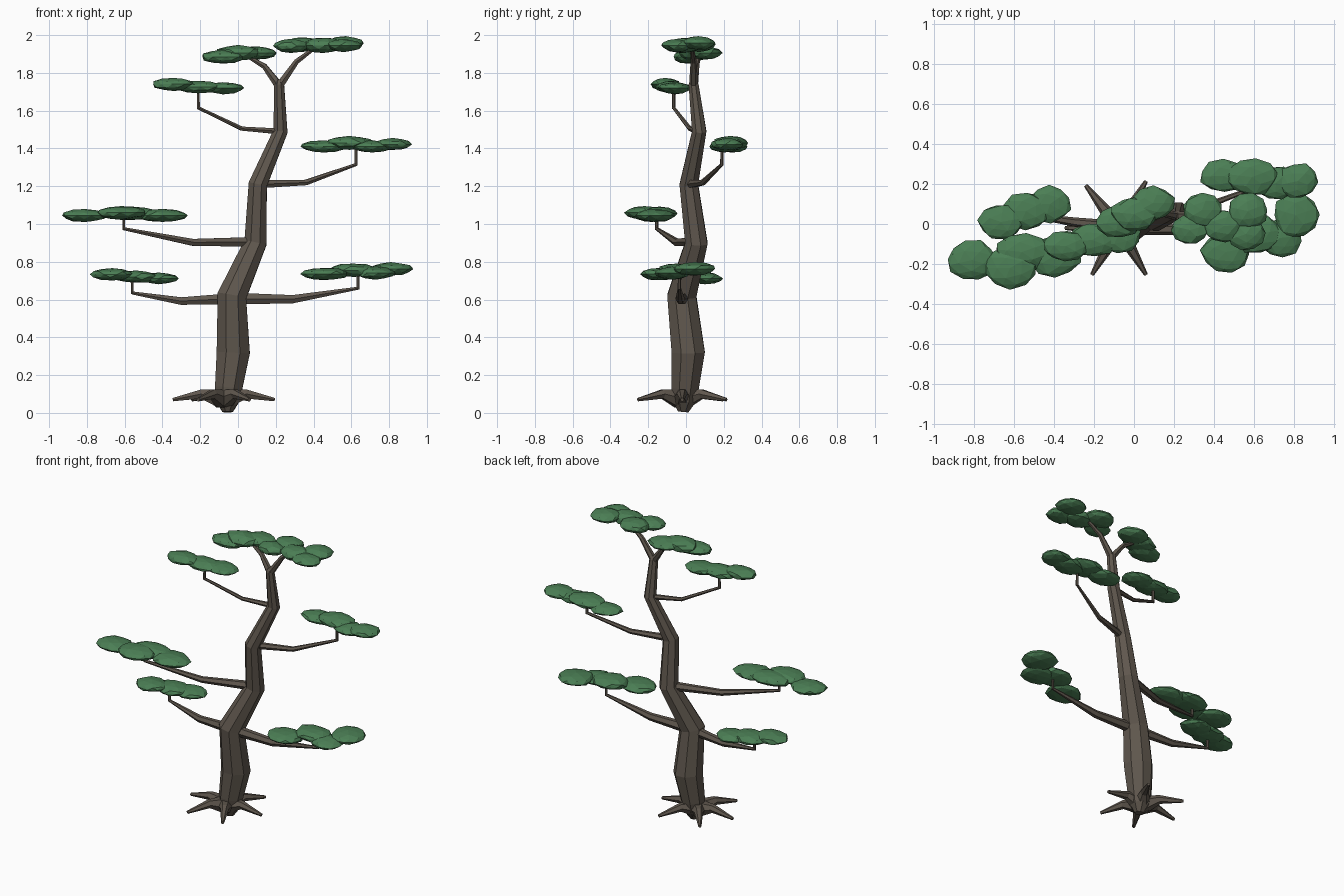
import bpy, bmesh, math, random
from mathutils import Vector, Matrix

random.seed(4)

def material(name, rgb):
    m = bpy.data.materials.new(name)
    m.diffuse_color = (*rgb, 1)
    return m

BARK = material("bark", (0.115, 0.095, 0.075))
LEAF = material("foliage", (0.07, 0.21, 0.09))

def finish(bm, name, mat):
    bmesh.ops.recalc_face_normals(bm, faces=bm.faces)
    me = bpy.data.meshes.new(name)
    bm.to_mesh(me)
    bm.free()
    me.materials.append(mat)
    ob = bpy.data.objects.new(name, me)
    bpy.context.collection.objects.link(ob)

def tube(name, path, sides):
    """Faceted tapering tube along (x, y, z, radius) points."""
    bm = bmesh.new()
    pts = [Vector(p[:3]) for p in path]
    rings, side = [], None
    for i, p in enumerate(pts):
        a = (p - pts[i - 1]).normalized() if i else Vector()
        b = (pts[i + 1] - p).normalized() if i < len(pts) - 1 else Vector()
        t = (a + b).normalized()
        if side is None:
            side = Vector((1, 0, 0)) if abs(t.z) > 0.8 else Vector((0, 0, 1))
        side = (side - t * side.dot(t)).normalized()
        other = t.cross(side)
        rings.append([bm.verts.new(p + path[i][3] * (math.cos(w) * side + math.sin(w) * other))
                      for w in (2 * math.pi * (k + 0.5) / sides for k in range(sides))])
    for r, s in zip(rings, rings[1:]):
        for k in range(sides):
            j = (k + 1) % sides
            bm.faces.new((r[k], r[j], s[j], s[k]))
    bm.faces.new(rings[0])
    bm.faces.new(rings[-1])
    finish(bm, name, BARK)

def pad(name, blobs):
    """Cloud of flattened faceted blobs (x, y, z, rx, ry, rz)."""
    bm = bmesh.new()
    for x, y, z, rx, ry, rz in blobs:
        m = (Matrix.Translation((x, y, z)) @ Matrix.Diagonal((rx, ry, rz, 1))
             @ Matrix.Rotation(random.uniform(0, 6.28), 4, 'Z'))
        vs = bmesh.ops.create_icosphere(bm, subdivisions=2, radius=1)["verts"]
        for v in vs:
            v.co = m @ (v.co * random.uniform(0.92, 1.06))
    finish(bm, name, LEAF)

# Trunk, winding upward
tube("trunk", [(-0.055, -0.015, 0.005, 0.03), (-0.055, -0.01, 0.06, 0.065), (-0.05, -0.005, 0.13, 0.078),
               (-0.025, 0.012, 0.32, 0.095), (-0.032, -0.022, 0.62, 0.083),
               (0.092, 0.055, 0.9, 0.064), (0.105, 0.015, 1.21, 0.053),
               (0.225, 0.07, 1.49, 0.041), (0.218, 0.04, 1.74, 0.028), (0.218, 0.04, 1.765, 0.015)], 8)

# Roots radiating from the base
for i, deg in enumerate((0, 60, 128, 180, 240, 300)):
    c, s = math.cos(math.radians(deg)), math.sin(math.radians(deg))
    tube(f"root_{i + 1}", [(-0.075 + c * r, -0.02 + s * r, z, w) for r, z, w in
                           ((0.02, 0.075, 0.055), (0.12, 0.1, 0.028), (0.27, 0.07, 0.01))], 6)

# Side branches: trunk joint, elbow, tip; each ends with an upright twig
branches = {
    "lower_right": ((-0.03, -0.02, 0.605), (0.29, -0.03, 0.602), (0.635, -0.035, 0.66), 0.036),
    "lower_left": ((-0.03, -0.02, 0.605), (-0.3, 0.01, 0.592), (-0.56, 0.05, 0.635), 0.033),
    "middle_left": ((0.09, 0.055, 0.905), (-0.24, -0.05, 0.903), (-0.605, -0.155, 0.975), 0.03),
    "upper_right": ((0.105, 0.015, 1.21), (0.36, 0.09, 1.22), (0.625, 0.19, 1.315), 0.024),
    "upper_left": ((0.225, 0.07, 1.49), (0.02, 0.02, 1.505), (-0.21, -0.065, 1.615), 0.018),
}
for name, (a, b, c, w) in branches.items():
    tube(name + "_branch", [(*a, w), (*b, w * 0.7), (*c, 0.009)], 6)
    tube(name + "_twig", [(c[0], c[1], c[2] - 0.006, 0.009), (c[0], c[1], c[2] + 0.1, 0.008)], 6)

# Forked crown branches
tube("crown_left_branch", [(0.218, 0.04, 1.73, 0.024), (0.14, 0.055, 1.835, 0.016), (0.03, 0.07, 1.9, 0.009)], 6)
tube("crown_right_branch", [(0.218, 0.04, 1.73, 0.024), (0.31, 0.04, 1.86, 0.016), (0.43, 0.03, 1.95, 0.009)], 6)

# Foliage pads
pad("lower_right_foliage", [(0.46, -0.14, 0.735, 0.125, 0.105, 0.034), (0.61, -0.05, 0.755, 0.13, 0.1, 0.037),
                            (0.73, -0.07, 0.74, 0.11, 0.1, 0.034), (0.81, 0.045, 0.762, 0.115, 0.11, 0.036)])
pad("lower_left_foliage", [(-0.665, 0.01, 0.733, 0.115, 0.09, 0.032), (-0.54, 0.065, 0.72, 0.12, 0.095, 0.033),
                           (-0.42, 0.1, 0.712, 0.105, 0.095, 0.03)])
pad("middle_left_foliage", [(-0.81, -0.18, 1.045, 0.125, 0.1, 0.034), (-0.62, -0.22, 1.06, 0.135, 0.105, 0.036),
                            (-0.56, -0.14, 1.055, 0.14, 0.095, 0.036), (-0.4, -0.16, 1.045, 0.135, 0.105, 0.034)])
pad("upper_right_foliage", [(0.45, 0.24, 1.41, 0.12, 0.085, 0.032), (0.59, 0.235, 1.43, 0.13, 0.095, 0.036),
                            (0.71, 0.205, 1.41, 0.11, 0.085, 0.032), (0.82, 0.215, 1.422, 0.1, 0.09, 0.032)])
pad("upper_left_foliage", [(-0.34, -0.11, 1.74, 0.115, 0.08, 0.034), (-0.21, -0.08, 1.725, 0.13, 0.085, 0.033),
                           (-0.08, -0.06, 1.72, 0.115, 0.085, 0.032)])
pad("crown_left_foliage", [(-0.08, 0.01, 1.885, 0.115, 0.08, 0.036), (0.0, 0.05, 1.905, 0.12, 0.085, 0.042),
                           (0.095, 0.105, 1.905, 0.11, 0.085, 0.036)])
pad("crown_right_foliage", [(0.28, -0.03, 1.943, 0.095, 0.075, 0.036), (0.34, 0.07, 1.95, 0.1, 0.085, 0.04),
                            (0.45, -0.01, 1.945, 0.11, 0.085, 0.042), (0.56, -0.05, 1.945, 0.095, 0.08, 0.034),
                            (0.57, 0.065, 1.957, 0.1, 0.09, 0.036)])
